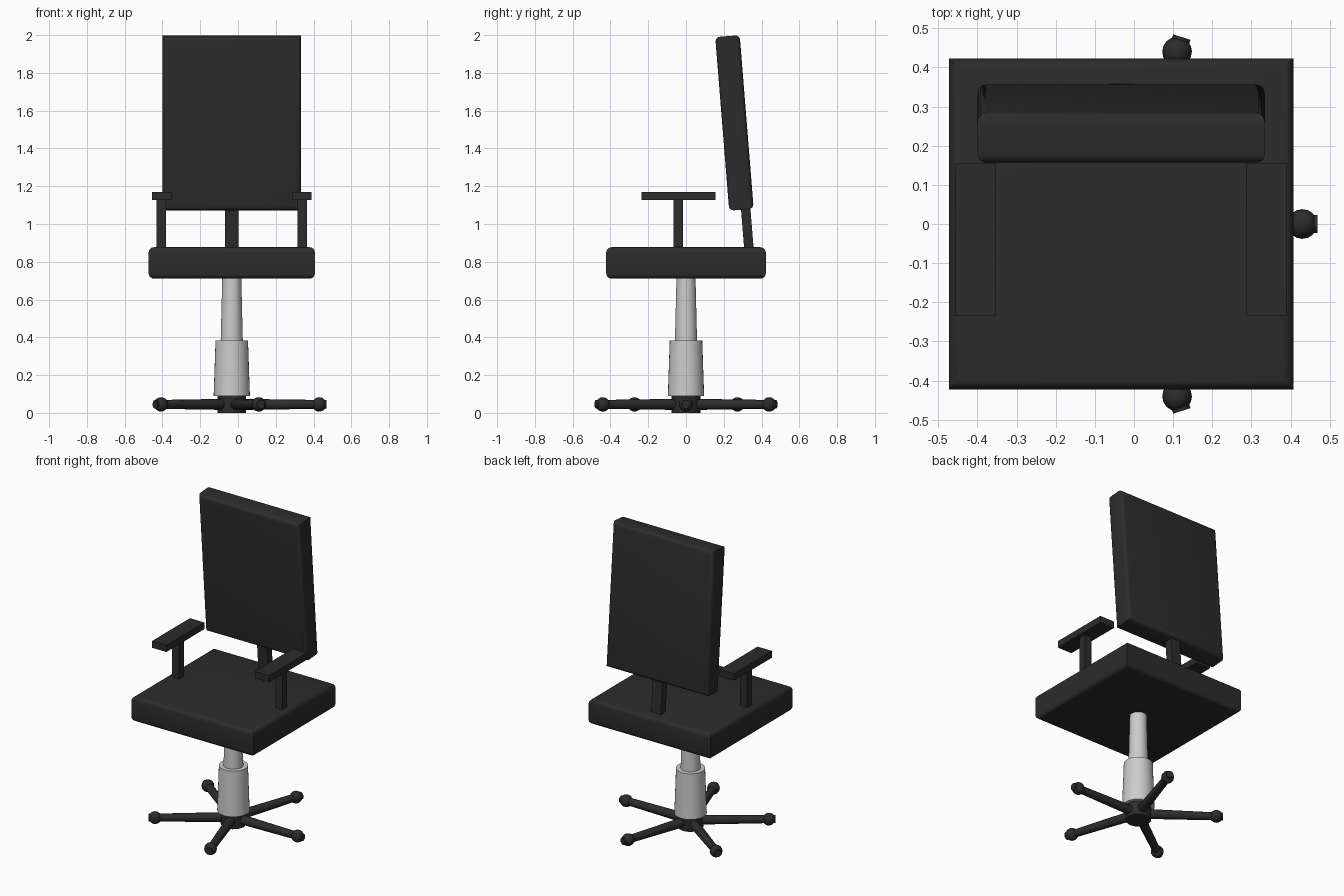
import bpy, bmesh, math
from mathutils import Matrix, Vector

if "Cube" in bpy.data.objects:
    bpy.data.objects.remove(bpy.data.objects["Cube"])

CX = -0.033  # symmetry plane of the chair
black = bpy.data.materials.new("black_upholstery")
black.diffuse_color = (0.025, 0.025, 0.025, 1)
black.use_nodes = True
black.node_tree.nodes["Principled BSDF"].inputs["Base Color"].default_value = black.diffuse_color


def finish(name, mat=black, angle=None):
    o = bpy.context.object
    o.name = o.data.name = name
    if mat:
        o.data.materials.append(mat)
    if angle:
        bpy.ops.object.shade_smooth_by_angle(angle=math.radians(angle))
    return o


def box(name, center, size, tilt=0, bevel=0, thin=2):
    """Box; bevel rounds only the rims of the two big faces (normal = thin axis)."""
    bpy.ops.mesh.primitive_cube_add(size=1)
    me = bpy.context.object.data
    bm = bmesh.new()
    bm.from_mesh(me)
    bmesh.ops.scale(bm, vec=size, verts=bm.verts)
    if bevel:
        rims = [e for e in bm.edges
                if abs(e.verts[0].co[thin] - e.verts[1].co[thin]) < 1e-6]
        bmesh.ops.bevel(bm, geom=rims, offset=bevel, segments=4, profile=0.5,
                        affect='EDGES', clamp_overlap=True)
    bm.to_mesh(me)
    bm.free()
    o = finish(name, angle=35 if bevel else None)
    o.location = center
    o.rotation_euler.x = math.radians(tilt)
    return o


def cone(name, p0, p1, r0, r1, sides, mat=black):
    """Tapered cylinder between two points."""
    p0, p1 = Vector(p0), Vector(p1)
    d = p1 - p0
    bpy.ops.mesh.primitive_cone_add(vertices=sides, radius1=r0, radius2=r1, depth=d.length,
                                    location=(p0 + p1) / 2,
                                    rotation=d.to_track_quat('Z', 'Y').to_euler())
    return finish(name, mat, 40)


# Seat and reclined backrest
box("seat", (CX, 0, 0.794), (0.88, 0.845, 0.166), bevel=0.028)
box("backrest", (CX, 0.2565, 1.535), (0.735, 0.13, 0.922), tilt=4.6, bevel=0.025, thin=1)
box("backrest_post", (CX, 0.325, 0.97), (0.07, 0.05, 0.30), tilt=4.6)

# Armrests
for side, s in (("left", -1), ("right", 1)):
    box(side + "_arm_pad", (CX + s * 0.371, -0.04, 1.148), (0.104, 0.39, 0.044))
    box(side + "_arm_post", (CX + s * 0.373, -0.04, 0.99), (0.05, 0.05, 0.28))

# Gas lift column
cone("upper_column", (CX, 0, 0.36), (CX, 0, 0.73), 0.059, 0.05, 32, None)
cone("lower_column", (CX, 0, 0.09), (CX, 0, 0.384), 0.096, 0.086, 32, None)

# Five-star base
cone("base_hub", (CX, 0, 0.0), (CX, 0, 0.1), 0.076, 0.076, 12)
for i in range(5):
    a = math.radians(72 * i)
    u = Vector((math.cos(a), math.sin(a), 0))
    c = Vector((CX, 0, 0.045))
    cone(f"base_leg_{i + 1}", c, c + u * 0.502, 0.03, 0.023, 12)
    bpy.ops.mesh.primitive_uv_sphere_add(segments=16, ring_count=10, radius=0.038,
                                         location=c + u * 0.463)
    finish(f"foot_ball_{i + 1}", angle=40)
